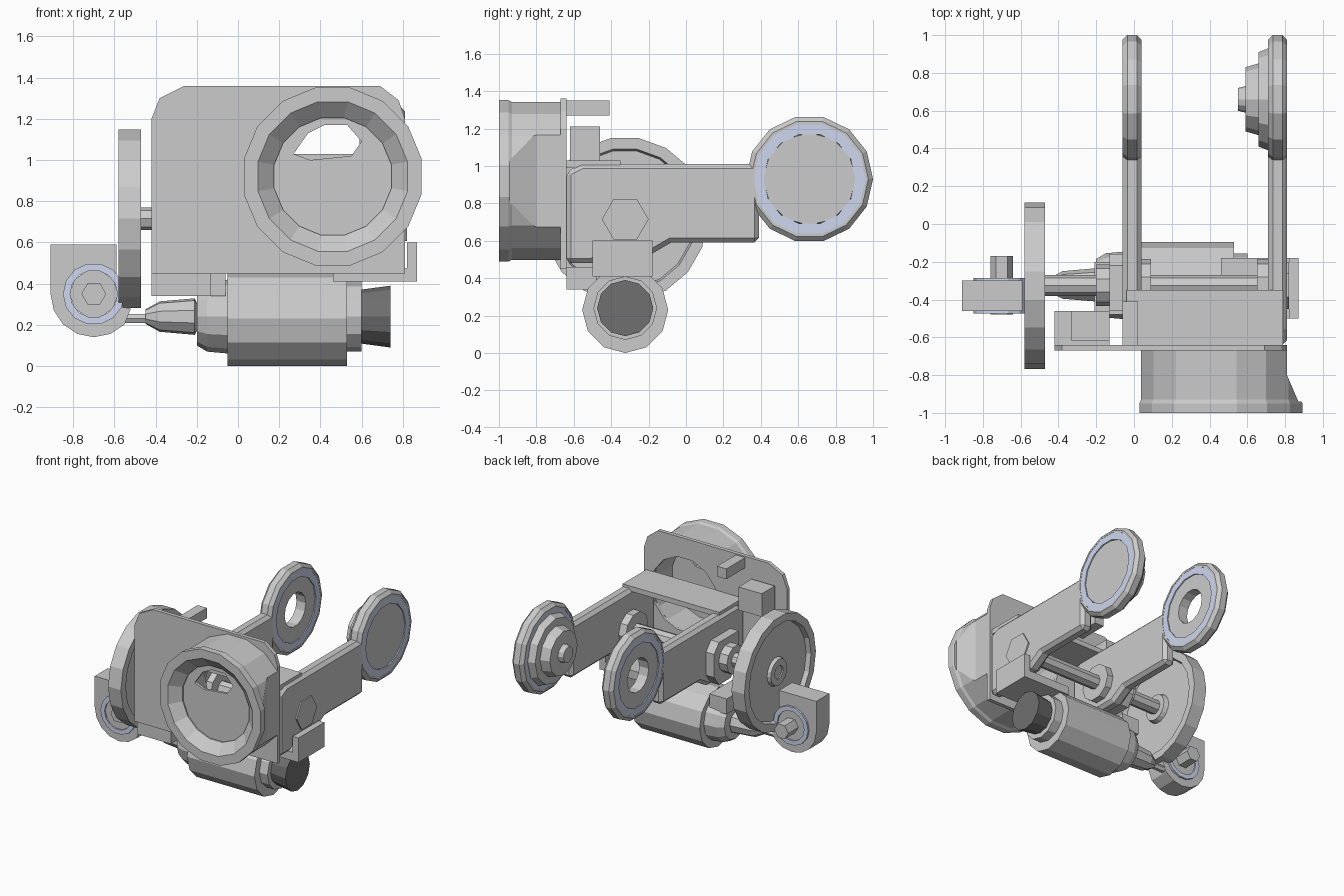
import bpy, bmesh
from math import sin, cos, pi

if "Cube" in bpy.data.objects:
    bpy.data.objects.remove(bpy.data.objects["Cube"])


def material(name, rgb):
    m = bpy.data.materials.new(name)
    m.diffuse_color = (*rgb, 1)
    m.use_nodes = True
    m.node_tree.nodes["Principled BSDF"].inputs["Base Color"].default_value = m.diffuse_color
    return m


BLUE = material("pale_blue", (0.62, 0.68, 0.86))
DARK = material("dark_grey", (0.16, 0.16, 0.16))


def finish(name, bm, mat=None, bevel=0):
    bmesh.ops.recalc_face_normals(bm, faces=bm.faces)
    me = bpy.data.meshes.new(name)
    bm.to_mesh(me)
    bm.free()
    ob = bpy.data.objects.new(name, me)
    bpy.context.collection.objects.link(ob)
    if mat:
        me.materials.append(mat)
    if bevel:
        mod = ob.modifiers.new("bevel", 'BEVEL')
        mod.width, mod.segments = bevel, 1
        mod.limit_method, mod.angle_limit = 'ANGLE', 1.0
    return ob


def place(axis, t, u, v):
    # axis x: (u, v) = (y, z); axis y: (x, z); axis z: (x, y)
    return {'x': (t, u, v), 'y': (u, t, v), 'z': (u, v, t)}[axis]


def lathe(name, axis, centre, profile, sides, mat=None, phase=0.0):
    """Revolve a closed loop of (position along axis, radius) points."""
    bm = bmesh.new()
    rings = []
    for t, r in profile:
        if r == 0:
            rings.append([bm.verts.new(place(axis, t, *centre))] * sides)
        else:
            rings.append([bm.verts.new(place(axis, t,
                          centre[0] + r * cos(2 * pi * i / sides + phase),
                          centre[1] + r * sin(2 * pi * i / sides + phase)))
                          for i in range(sides)])
    for k, a in enumerate(rings):
        b = rings[(k + 1) % len(rings)]
        for i in range(sides):
            j = (i + 1) % sides
            vs = list(dict.fromkeys([a[i], a[j], b[j], b[i]]))
            if len(vs) > 2:
                bm.faces.new(vs)
    return finish(name, bm, mat)


def cylinder(name, axis, centre, t0, t1, r, sides=12, mat=None, phase=0.0):
    return lathe(name, axis, centre, [(t0, 0), (t0, r), (t1, r), (t1, 0)],
                 sides, mat, phase)


def tube(name, axis, centre, t0, t1, r_out, r_in, sides=14, mat=None):
    return lathe(name, axis, centre, [(t0, r_in), (t0, r_out), (t1, r_out), (t1, r_in)],
                 sides, mat)


def prism(name, axis, t0, t1, outline, bevel=0):
    bm = bmesh.new()
    lo = [bm.verts.new(place(axis, t0, *p)) for p in outline]
    hi = [bm.verts.new(place(axis, t1, *p)) for p in outline]
    bm.faces.new(lo)
    bm.faces.new(hi)
    for i in range(len(lo)):
        j = (i + 1) % len(lo)
        bm.faces.new([lo[i], lo[j], hi[j], hi[i]])
    return finish(name, bm, bevel=bevel)


def box(name, x0, x1, y0, y1, z0, z1):
    return prism(name, 'z', z0, z1, [(x0, y0), (x1, y0), (x1, y1), (x0, y1)])


def cut(ob, cutter):
    mod = ob.modifiers.new("cut", 'BOOLEAN')
    mod.object, mod.operation, mod.solver = cutter, 'DIFFERENCE', 'EXACT'
    cutter.hide_render = True
    bpy.context.view_layer.objects.active = ob
    bpy.ops.object.modifier_apply(modifier=mod.name)
    bpy.data.objects.remove(cutter)


# Front plate with rounded top corners and a round opening behind the housing
LENS = (0.46, 0.92)
plate = prism("front_plate", 'y', -0.67, -0.64,
              [(-0.42, 0.45), (0.81, 0.45), (0.81, 1.20), (0.78, 1.29), (0.69, 1.36),
               (-0.26, 1.36), (-0.38, 1.30), (-0.42, 1.20)])
cut(plate, cylinder("opening_cutter", 'y', LENS, -0.8, -0.5, 0.29, 14))

# Round front housing, trimmed flush with the plate on its right side
housing = lathe("front_housing", 'y', LENS,
                [(-1.0, 0.37), (-1.0, 0.44), (-0.95, 0.44), (-0.93, 0.43), (-0.66, 0.43),
                 (-0.66, 0.29), (-0.93, 0.29)], 16, phase=pi / 16)
cut(housing, prism("trim_cutter", 'z', 0.3, 1.5,
                   [(0.81, -0.80), (0.87, -0.94), (1.2, -0.94), (1.2, -0.5), (0.81, -0.5)]))

# Shallow face inside the housing with an opening near its top
face = cylinder("housing_face", 'y', LENS, -0.92, -0.90, 0.295, 16, phase=pi / 16)
cut(face, prism("face_cutter", 'y', -1.0, -0.8,
                [(0.27, 1.03), (0.35, 1.00), (0.55, 1.02), (0.60, 1.09),
                 (0.53, 1.17), (0.42, 1.17), (0.34, 1.13)]))

# Two arms, each ending in a ring with a blue bearing
HEAD = (0.66, 0.93)
for side, x0, x1 in (("left", -0.06, 0.04), ("right", 0.71, 0.81)):
    prism(side + "_arm", 'x', x0, x1,
          [(-0.64, 0.48), (-0.50, 0.48), (-0.45, 0.52), (-0.20, 0.52), (-0.08, 0.59),
           (0.39, 0.59), (0.39, 1.01), (-0.56, 1.01), (-0.64, 0.97)], bevel=0.025)
    lathe(side + "_arm_ring", 'x', HEAD,
          [(x0, 0.30), (x0, 0.315), (x0 + 0.025, 0.34), (x1 - 0.025, 0.34),
           (x1, 0.315), (x1, 0.30)], 14)
    tube(side + "_arm_bearing", 'x', HEAD, x0 + 0.002, x1 - 0.002, 0.302, 0.245, 14, BLUE)
tube("left_arm_disc", 'x', HEAD, -0.05, 0.03, 0.247, 0.13, 14)
lathe("right_arm_hub", 'x', HEAD,
      [(0.80, 0), (0.80, 0.247), (0.71, 0.27), (0.66, 0.25), (0.66, 0.19),
       (0.59, 0.17), (0.59, 0.07), (0.55, 0.06), (0.55, 0)], 12)

# Cross plate tying the arms together, and blocks behind the front plate
box("cross_plate", -0.04, 0.79, -0.645, -0.35, 0.99, 1.03)
box("upper_block", -0.33, -0.13, -0.62, -0.46, 1.03, 1.21)
box("top_bar", -0.06, 0.02, -0.65, -0.41, 1.27, 1.35)
box("lower_block", -0.42, -0.13, -0.64, -0.46, 0.34, 0.46)

# Axle with bearings and end nut
AXLE = (-0.325, 0.715)
cylinder("axle", 'x', AXLE, -0.56, 0.80, 0.055, 8)
cylinder("axle_nut", 'x', AXLE, 0.80, 0.82, 0.125, 6)
cylinder("left_inner_bearing", 'x', AXLE, 0.03, 0.09, 0.14, 10)
cylinder("right_inner_bearing", 'x', AXLE, 0.65, 0.72, 0.14, 10)
prism("axle_support", 'x', -0.13, -0.05,
      [(-0.46, 0.62), (-0.36, 0.54), (-0.22, 0.54), (-0.16, 0.62),
       (-0.16, 0.80), (-0.22, 0.87), (-0.46, 0.87)])
cylinder("axle_collar", 'x', AXLE, -0.20, -0.12, 0.11, 10)

# Wheel with raised rim, recessed web and hub
lathe("wheel", 'x', (-0.327, 0.715),
      [(-0.58, 0.38), (-0.58, 0.44), (-0.47, 0.44), (-0.47, 0.38), (-0.505, 0.37),
       (-0.505, 0.11), (-0.47, 0.10), (-0.47, 0.05), (-0.57, 0.05), (-0.57, 0.10),
       (-0.545, 0.11), (-0.545, 0.37)], 18)

# Motor with end caps, dark rear plug, tapered drive and shaft
MOTOR = (-0.325, 0.23)
cylinder("motor_body", 'x', MOTOR, -0.05, 0.53, 0.23, 12, phase=pi / 2)
lathe("motor_front_cap", 'x', (-0.325, 0.24),
      [(-0.20, 0), (-0.20, 0.14), (-0.15, 0.17), (-0.04, 0.18), (-0.04, 0)], 12)
cylinder("motor_rear_cap", 'x', (-0.325, 0.24), 0.52, 0.60, 0.17, 12)
lathe("motor_plug", 'x', (-0.325, 0.24),
      [(0.59, 0), (0.59, 0.13), (0.74, 0.15), (0.74, 0)], 12, DARK)
lathe("drive_cone", 'x', (-0.325, 0.24),
      [(-0.45, 0), (-0.45, 0.035), (-0.38, 0.075), (-0.21, 0.09), (-0.19, 0.05), (-0.19, 0)], 9)
cylinder("drive_shaft", 'x', (-0.325, 0.23), -0.56, -0.44, 0.025, 6)
box("motor_mount", -0.21, -0.06, -0.48, -0.20, 0.34, 0.46)

# Right bracket above the motor: base and upright wall
box("right_bracket_base", 0.46, 0.87, -0.50, -0.18, 0.41, 0.475)
box("right_bracket_wall", 0.82, 0.87, -0.50, -0.18, 0.41, 0.60)

# Left bracket with rounded foot, bearing and stub shaft
FOOT = (-0.70, 0.35)
arc = [(FOOT[0] + 0.21 * cos(a * pi / 8), FOOT[1] + 0.21 * sin(a * pi / 8))
       for a in range(-8, -1)]
foot = prism("left_bracket", 'y', -0.46, -0.30,
             arc + [(-0.52, 0.28), (-0.59, 0.29), (-0.59, 0.59), (-0.91, 0.59)])
cut(foot, cylinder("foot_cutter", 'y', FOOT, -0.6, -0.1, 0.12, 14))
tube("left_bracket_bearing", 'y', FOOT, -0.475, -0.285, 0.15, 0.115, 14, BLUE)
cylinder("stub_disc", 'y', FOOT, -0.465, -0.295, 0.117, 10)
cylinder("stub_shaft", 'y', FOOT, -0.48, -0.17, 0.06, 6)
